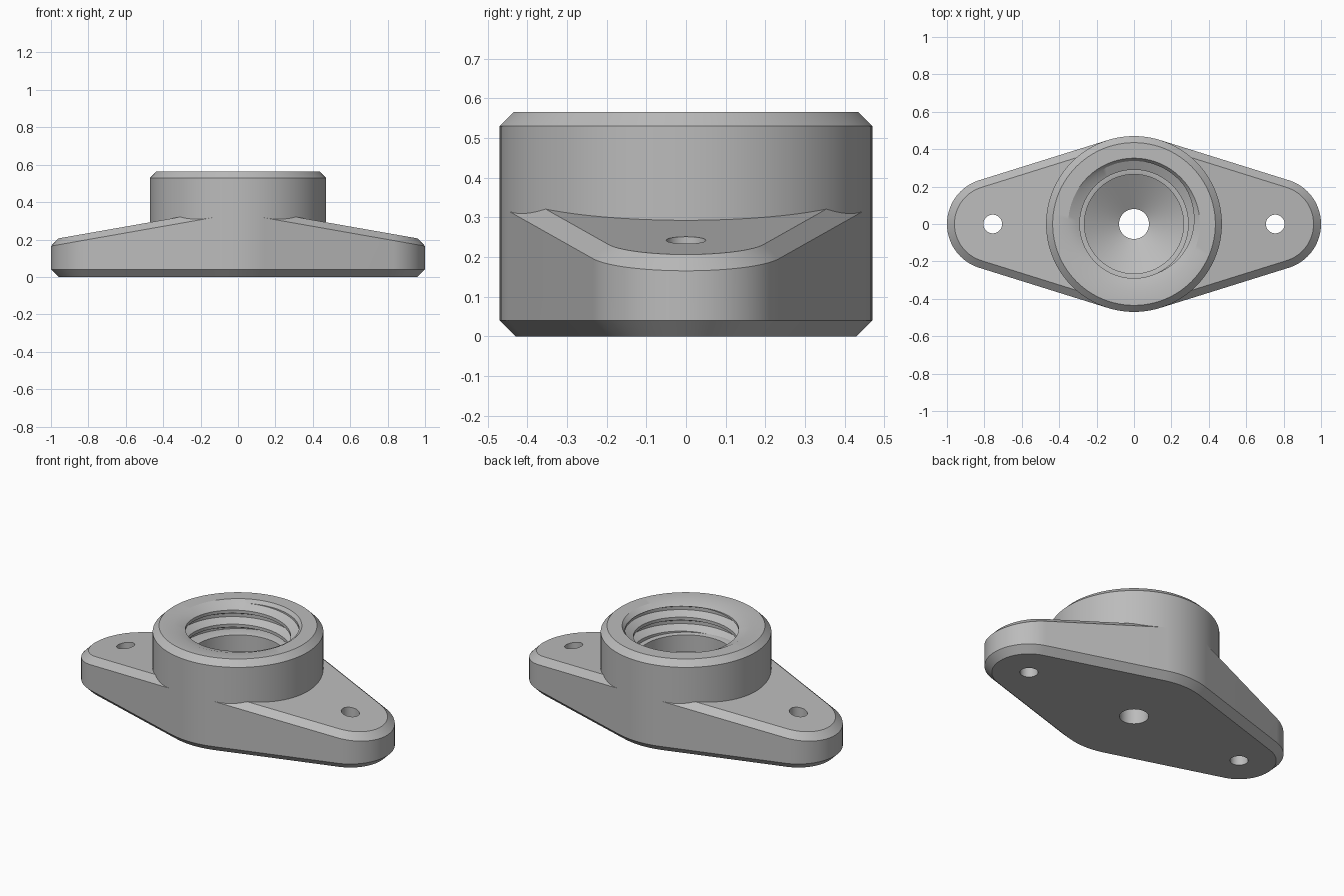
import bpy, bmesh
from math import sin, cos, acos, pi, floor, radians

cube = bpy.data.objects.get("Cube")
if cube:
    bpy.data.objects.remove(cube, do_unlink=True)

SEG = 96
HUB_R, EAR_R, EAR_X, CHAMFER = 0.47, 0.245, 0.755, 0.04

grey = bpy.data.materials.new("plain_grey")
grey.use_nodes = True
grey.diffuse_color = (0.5, 0.5, 0.5, 1)
grey.node_tree.nodes["Principled BSDF"].inputs["Base Color"].default_value = (0.5, 0.5, 0.5, 1)


def make_object(name, bm):
    bmesh.ops.remove_doubles(bm, verts=bm.verts, dist=0.00005)
    bmesh.ops.recalc_face_normals(bm, faces=bm.faces)
    mesh = bpy.data.meshes.new(name)
    bm.to_mesh(mesh)
    bm.free()
    obj = bpy.data.objects.new(name, mesh)
    bpy.context.collection.objects.link(obj)
    mesh.materials.append(grey)
    return obj


def activate(obj):
    bpy.ops.object.select_all(action='DESELECT')
    obj.select_set(True)
    bpy.context.view_layer.objects.active = obj


def bridge(bm, a, b):
    for i in range(len(a) - 1):
        bm.faces.new((a[i], a[i + 1], b[i + 1], b[i]))


# Threaded socket: helical rows limited to the height of the bore
PITCH, LOW, HIGH = 0.085, 0.39, 0.545
CREST, ROOT = 0.29, 0.337
STEPS = (0, 0.22, 0.5, 0.72)


def thread_radius(phase):
    t = phase - floor(phase)
    if t < STEPS[1]:
        f = 0
    elif t < STEPS[2]:
        f = (t - STEPS[1]) / (STEPS[2] - STEPS[1])
    elif t < STEPS[3]:
        f = 1
    else:
        f = (1 - t) / (1 - STEPS[3])
    return CREST + (ROOT - CREST) * f


def hub_section(turn):
    outer = [(0.08, 0), (HUB_R - CHAMFER, 0), (HUB_R, CHAMFER), (HUB_R, 0.53),
             (0.435, 0.565), (0.352, 0.565)]
    thread = []
    for m in range(3, -3, -1):
        for step in reversed(STEPS):
            z = min(HIGH, max(LOW, LOW + PITCH * (m + step + turn)))
            thread.append((thread_radius((z - LOW) / PITCH - turn), z))
    funnel = [(0.285, LOW), (0.265, 0.385), (0.265, 0.285), (0.08, 0.175), (0.08, 0)]
    return outer + thread + funnel


bm = bmesh.new()
columns = []
for i in range(SEG + 1):
    a = 2 * pi * i / SEG
    columns.append([bm.verts.new((r * cos(a), r * sin(a), z)) for r, z in hub_section(i / SEG)])
for a, b in zip(columns, columns[1:]):
    bridge(bm, a, b)
hub = make_object("threaded_hub", bm)

# Tapered mounting ear with a sloping, chamfered top
TANGENT = acos((HUB_R - EAR_R) / EAR_X)


def ear_outline(inset):
    n = 36
    angles = [TANGENT * (2 * i / n - 1) for i in range(n + 1)]
    tip = [(EAR_X + (EAR_R - inset) * cos(a), (EAR_R - inset) * sin(a)) for a in angles]
    r = HUB_R - inset
    side = (r * cos(TANGENT), r * sin(TANGENT))
    inner = [(0.4 * cos(a), 0.4 * sin(a)) for a in reversed(angles)]
    return tip + [side] + inner + [(side[0], -side[1])]


def slope(x):
    return 0.199 + 0.176 * (1 - x)


bm = bmesh.new()
levels = [(CHAMFER, lambda x: 0), (0, lambda x: CHAMFER),
          (0, lambda x: slope(x) - 0.034), (CHAMFER, slope)]
loops = [[bm.verts.new((x, y, height(x))) for x, y in ear_outline(inset)]
         for inset, height in levels]
for a, b in zip(loops, loops[1:]):
    bridge(bm, a + a[:1], b + b[:1])
bm.faces.new(loops[0])
bm.faces.new(loops[-1])
ears = make_object("mounting_ears", bm)

# Screw hole drilled through the ear, then mirrored to the other side
bm = bmesh.new()
bmesh.ops.create_cone(bm, cap_ends=True, segments=48, radius1=0.05, radius2=0.05, depth=1)
cutter = make_object("screw_hole_cutter", bm)
cutter.location.x = EAR_X
cutter.hide_render = True
activate(ears)
drill = ears.modifiers.new("screw_hole", 'BOOLEAN')
drill.operation = 'DIFFERENCE'
drill.solver = 'EXACT'
drill.object = cutter
bpy.context.view_layer.update()
bpy.ops.object.modifier_apply(modifier=drill.name)
bpy.data.objects.remove(cutter, do_unlink=True)
mirror = ears.modifiers.new("mirror", 'MIRROR')
mirror.use_mirror_merge = False
bpy.ops.object.modifier_apply(modifier=mirror.name)

for obj in (hub, ears):
    activate(obj)
    bpy.ops.object.shade_smooth_by_angle(angle=radians(25))
